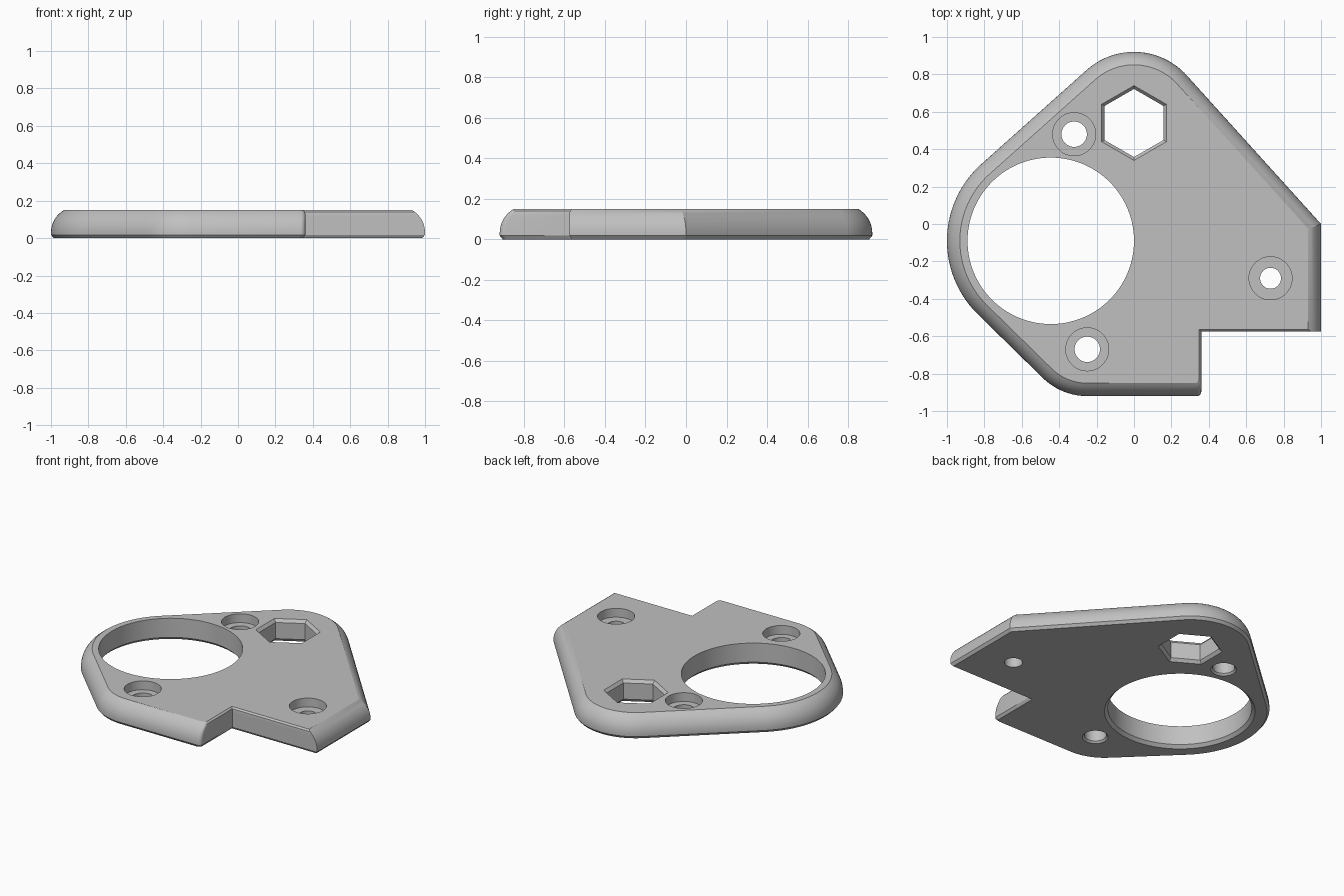
import bpy
import bmesh
from math import sin, cos, radians, pi

cube = bpy.data.objects.get("Cube")
if cube:
    bpy.data.objects.remove(cube, do_unlink=True)

HEIGHT = 0.15

grey = bpy.data.materials.new("plain grey")
grey.use_nodes = True
grey.diffuse_color = (0.53, 0.53, 0.53, 1)
grey.node_tree.nodes["Principled BSDF"].inputs["Base Color"].default_value = grey.diffuse_color


def arc(x, y, r, start, end, steps):
    """Points along an arc, angles in degrees."""
    angles = [radians(start + (end - start) * i / steps) for i in range(steps + 1)]
    return [(x + r * cos(a), y + r * sin(a)) for a in angles]


def loft(name, layers):
    """Closed solid through (outline, z) layers of equal point count."""
    bm = bmesh.new()
    rings = [[bm.verts.new((x, y, z)) for x, y in outline] for outline, z in layers]
    n = len(rings[0])
    for low, high in zip(rings, rings[1:]):
        for i in range(n):
            j = (i + 1) % n
            bm.faces.new((low[i], low[j], high[j], high[i]))
    bm.faces.new(rings[0][::-1])
    bm.faces.new(rings[-1])
    bmesh.ops.recalc_face_normals(bm, faces=bm.faces)
    mesh = bpy.data.meshes.new(name)
    bm.to_mesh(mesh)
    bm.free()
    mesh.materials.append(grey)
    obj = bpy.data.objects.new(name, mesh)
    bpy.context.collection.objects.link(obj)
    return obj


def outline(d, e):
    """Plate outline, inset by d on the rim and by e on the notch walls."""
    pts = arc(0, 0.54, 0.38 - d, 41.9, 131.8, 32)
    pts += arc(-0.45, -0.09, 0.55 - d, 131.8, 225.6, 40)
    pts += arc(-0.25, -0.58, 0.34 - d, 225.6, 270, 16)
    pts += arc(0.335 - e, -0.895 + d, 0.025, 270, 360, 5)
    pts += [(0.36 - e, -0.575 + e), (1 - d, -0.575 + e), (1 - d, -0.38 * d)]
    return pts


# Plate: chamfered foot, then a rounded shoulder up to the flat top
layers = [(outline(0.015, 0.012), 0), (outline(0, 0), 0.018)]
R, STEPS = 0.138, 8
for i in range(STEPS + 1):
    a = radians(60) * i / STEPS
    z = 0.03 + R * sin(a)
    layers.append((outline(R * (1 - cos(a)), max(0, z - HEIGHT + 0.012)), min(z, HEIGHT)))
layers[-1] = (layers[-1][0], HEIGHT)
plate = loft("mounting_plate", layers)


def cut_hole(name, x, y, sides, profile, turn=0):
    """Cut a hole whose profile is a list of (radius, z)."""
    rings = [(arc(x, y, r, turn, turn + 360, sides)[:-1], z) for r, z in profile]
    cutter = loft(name, rings)
    cutter.hide_render = True
    mod = plate.modifiers.new(name, "BOOLEAN")
    mod.operation = "DIFFERENCE"
    mod.solver = "EXACT"
    mod.object = cutter
    bpy.context.view_layer.objects.active = plate
    bpy.ops.object.modifier_apply(modifier=mod.name)
    bpy.data.objects.remove(cutter, do_unlink=True)


# Large round opening with a chamfered lower edge
cut_hole("round_opening", -0.445, -0.09, 128,
         [(0.485, -0.02), (0.465, 0), (0.445, 0.02), (0.445, 0.2)])

# Hexagonal pocket chamfered on both faces
cut_hole("hexagon_opening", 0, 0.54, 6,
         [(0.22, -0.02), (0.2, 0), (0.182, 0.02), (0.182, HEIGHT - 0.02),
          (0.2, HEIGHT), (0.218, HEIGHT + 0.02)], turn=30)

# Counterbored screw holes
FLOOR = HEIGHT - 0.06
for i, (x, y, r, chamfer) in enumerate([(-0.32, 0.48, 0.068, 0.012),
                                        (-0.25, -0.67, 0.068, 0.012),
                                        (0.73, -0.29, 0.056, 0.0)]):
    cut_hole(f"screw_hole_{i}", x, y, 48,
             [(r + chamfer * 2, -0.012), (r + chamfer, 0), (r, 0.012),
              (r, FLOOR), (0.115, FLOOR), (0.115, 0.2)])

# Smooth curved walls, crisp edges
bpy.ops.object.select_all(action="DESELECT")
plate.select_set(True)
bpy.context.view_layer.objects.active = plate
bpy.ops.object.shade_smooth_by_angle(angle=radians(24))
